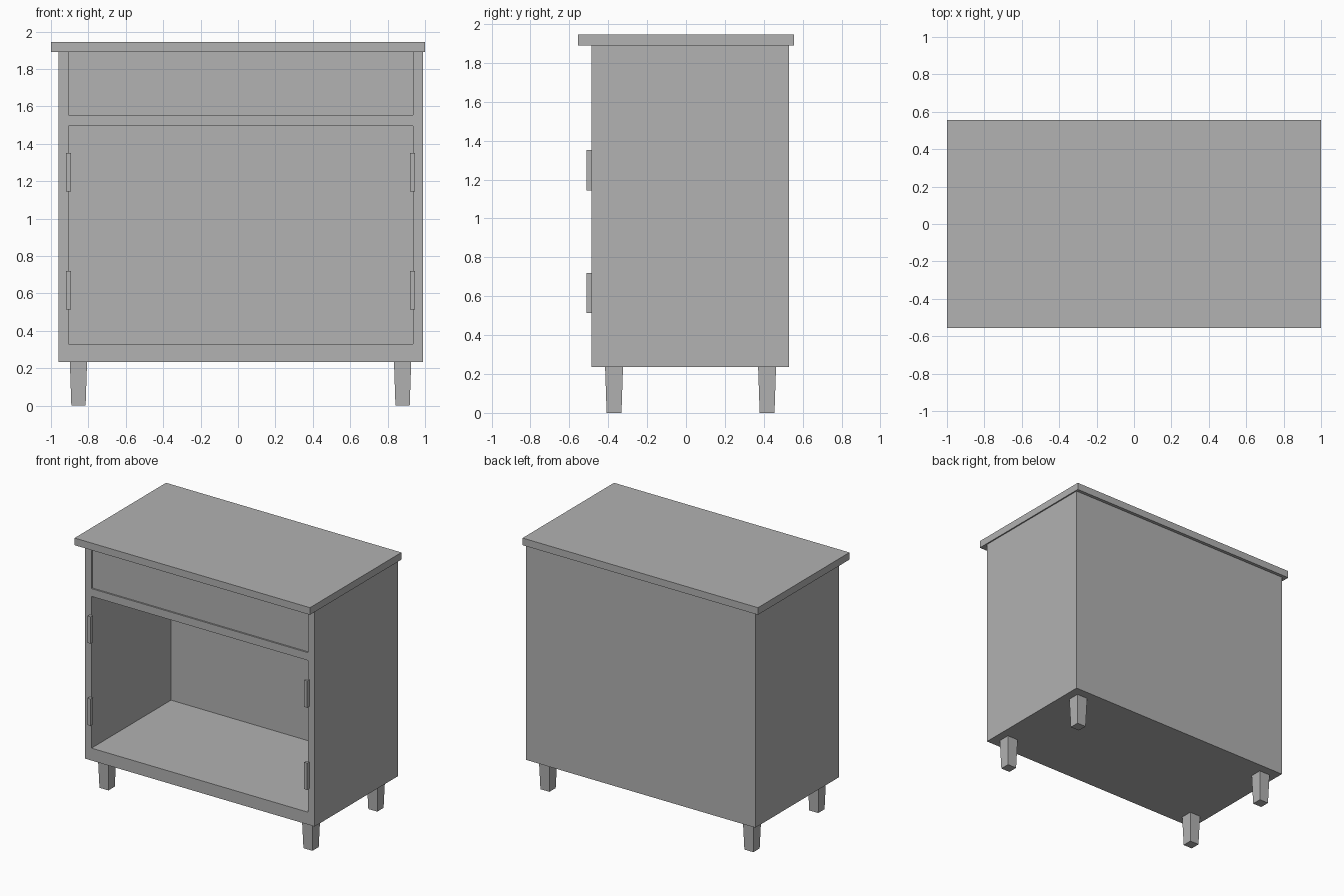
import bpy
import bmesh
from mathutils import Vector

cube = bpy.data.objects.get("Cube")
if cube:
    bpy.data.objects.remove(cube, do_unlink=True)

# Single flat grey
grey = bpy.data.materials.new("plain grey")
grey.use_nodes = True
colour = (0.445, 0.445, 0.445, 1)
grey.diffuse_color = colour
grey.node_tree.nodes["Principled BSDF"].inputs["Base Color"].default_value = colour


def box(name, x, y, z, taper=1.0):
    """Box between the given (low, high) limits; taper scales its bottom face."""
    lo, hi = Vector((x[0], y[0], z[0])), Vector((x[1], y[1], z[1]))
    mid, size = (lo + hi) / 2, hi - lo
    bm = bmesh.new()
    bmesh.ops.create_cube(bm, size=1)
    for v in bm.verts:
        k = taper if v.co.z < 0 else 1.0
        v.co = Vector((v.co.x * size.x * k, v.co.y * size.y * k, v.co.z * size.z))
    mesh = bpy.data.meshes.new(name)
    bm.to_mesh(mesh)
    bm.free()
    mesh.materials.append(grey)
    obj = bpy.data.objects.new(name, mesh)
    obj.location = mid
    bpy.context.collection.objects.link(obj)
    return obj


# Main limits of the carcass
LEFT, RIGHT = 0.99, -0.96
INNER_L, INNER_R = 0.935, -0.905
FRONT, BACK, BACK_IN = -0.485, 0.53, 0.48
BASE, TOP = 0.235, 1.89
inside = (INNER_R, INNER_L)
depth = (FRONT, BACK_IN)

# Carcass panels
box("right_side", (RIGHT, INNER_R), (FRONT, BACK), (BASE, TOP))
box("left_side", (INNER_L, LEFT), (FRONT, BACK), (BASE, TOP))
box("back_panel", inside, (BACK_IN, BACK), (BASE, TOP))
box("floor_panel", inside, depth, (BASE, 0.33))
box("drawer_shelf", inside, depth, (1.495, 1.555))

# Closed drawer front, set slightly back
box("drawer_front", inside, (FRONT + 0.012, FRONT + 0.06), (1.555, TOP))

# Overhanging top
box("top_board", (-1, 1), (-0.555, 0.555), (TOP, 1.945))

# Hinges on the front edges of the sides
for side, x in (("right", -0.907), ("left", 0.933)):
    for level, z in (("lower", 0.617), ("upper", 1.248)):
        box(f"{side}_{level}_hinge", (x - 0.013, x + 0.013),
            (FRONT - 0.026, FRONT), (z - 0.103, z + 0.103))

# Tapered legs
for side, x in (("right", -0.853), ("left", 0.88)):
    for end, y in (("front", -0.37), ("back", 0.417)):
        box(f"{end}_{side}_leg", (x - 0.046, x + 0.046),
            (y - 0.046, y + 0.046), (0, BASE), taper=0.83)
